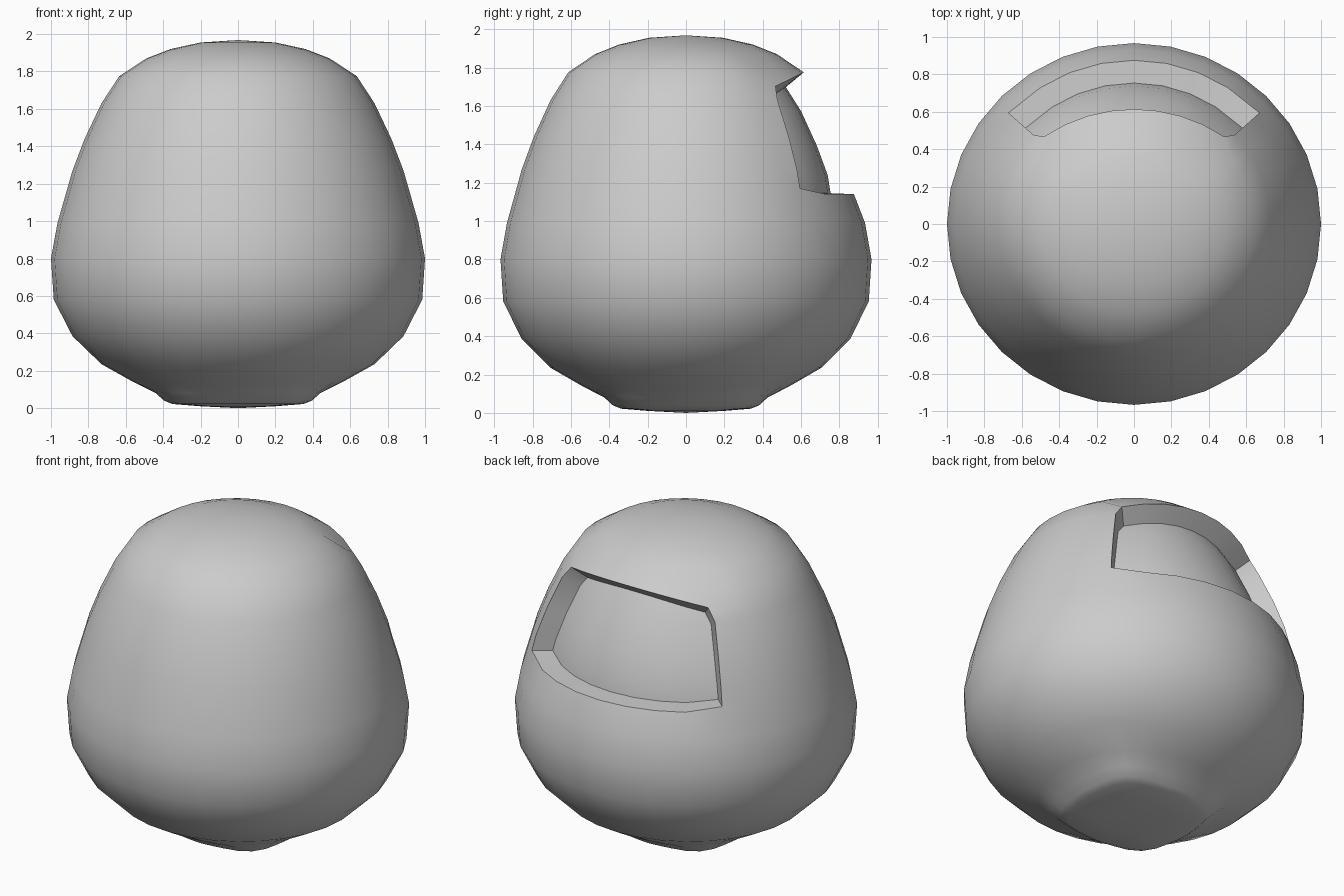
import bpy, bmesh
from math import sin, cos, pi, radians, degrees

if "Cube" in bpy.data.objects:
    bpy.data.objects.remove(bpy.data.objects["Cube"])

SEG = 32
# radius, height from bottom to top
PROFILE = [(0.2, 0.01), (0.35, 0.022), (0.395, 0.04), (0.44, 0.08), (0.56, 0.14),
           (0.73, 0.235), (0.885, 0.385), (0.985, 0.58), (1.0, 0.8), (0.965, 0.99),
           (0.905, 1.14), (0.885, 1.27), (0.82, 1.44), (0.73, 1.63), (0.635, 1.775),
           (0.49, 1.87), (0.36, 1.92), (0.2, 1.955)]
LOW, HIGH = 10, 14      # rings that bound the recess
HALF = 4                # recess half width in columns


def point(ring, col):
    r, z = PROFILE[ring]
    a = col * 2 * pi / SEG                 # 0 points to the back
    off = (col + SEG // 2) % SEG - SEG // 2
    inside = abs(off) <= HALF
    if ring <= 3:                          # squarish foot
        r *= 1 + 0.12 * sin(2 * a) ** 4
    if ring == LOW and not inside:         # the lower lip is pinched only at the back
        r = 0.922
    if ring == HIGH and inside:            # top rim dips towards its rounded corners
        t = 0.5 * (off / HALF) ** 2
        r2, z2 = PROFILE[HIGH - 1]
        r, z = r + (r2 - r) * t, z + (z2 - z) * t
        if abs(off) == HALF:
            a *= 1
    if abs(off) == HALF and LOW <= ring < HIGH:
        a += radians(2.5 if off > 0 else -2.5)
    if ring == LOW and abs(off) == HALF:
        r, z = 0.91, 1.17
    return r * sin(a), 0.967 * r * cos(a), z


# Body: rings closed with a fan at each pole
bm = bmesh.new()
rings = [[bm.verts.new(point(i, c)) for c in range(SEG)] for i in range(len(PROFILE))]
bottom = bm.verts.new((0, 0, 0))
top = bm.verts.new((0, 0, 1.968))
recess = []
for c in range(SEG):
    n = (c + 1) % SEG
    bm.faces.new((bottom, rings[0][c], rings[0][n]))
    bm.faces.new((top, rings[-1][n], rings[-1][c]))
    for i in range(len(rings) - 1):
        f = bm.faces.new((rings[i][c], rings[i + 1][c], rings[i + 1][n], rings[i][n]))
        if LOW <= i < HIGH and (c < HALF or c >= SEG - HALF):
            recess.append(f)
bmesh.ops.recalc_face_normals(bm, faces=bm.faces)

# Recessed window at the back
bmesh.ops.inset_region(bm, faces=recess, thickness=0.015, depth=-0.12,
                       use_even_offset=True, use_boundary=True)
for v in {v for f in recess for v in f.verts}:
    v.co.z = max(v.co.z, 1.145)

mesh = bpy.data.meshes.new("body")
bm.to_mesh(mesh)
bm.free()
body = bpy.data.objects.new("body", mesh)
bpy.context.collection.objects.link(body)
bpy.context.view_layer.objects.active = body
body.select_set(True)
bpy.ops.object.shade_smooth_by_angle(angle=radians(38))
